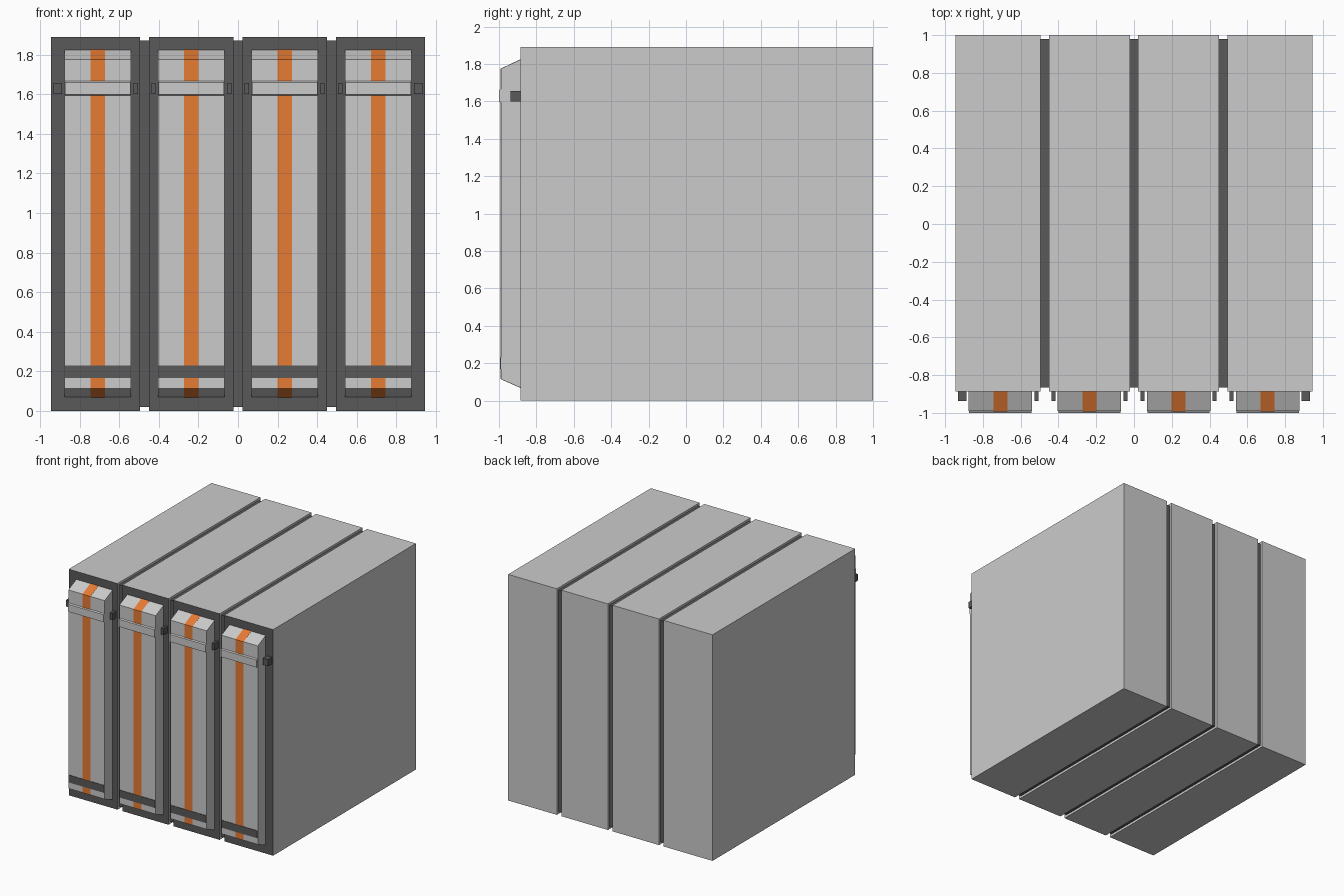
import bpy, bmesh

if "Cube" in bpy.data.objects:
    bpy.data.objects.remove(bpy.data.objects["Cube"])


def material(name, rgb):
    m = bpy.data.materials.new(name)
    m.diffuse_color = (*rgb, 1)
    m.use_nodes = True
    m.node_tree.nodes["Principled BSDF"].inputs["Base Color"].default_value = m.diffuse_color
    return m


DARK = material("dark_grey", (0.1, 0.1, 0.1))
ORANGE = material("orange", (0.8, 0.2, 0.035))


def extrude_profile(name, x0, x1, profile, mat=None, dark_front=False):
    """Sweep a closed (y, z) profile along x from x0 to x1."""
    bm = bmesh.new()
    face = bm.faces.new([bm.verts.new((x0, y, z)) for y, z in profile])
    ext = bmesh.ops.extrude_face_region(bm, geom=[face])
    moved = [g for g in ext["geom"] if isinstance(g, bmesh.types.BMVert)]
    bmesh.ops.translate(bm, verts=moved, vec=(x1 - x0, 0, 0))
    bmesh.ops.recalc_face_normals(bm, faces=bm.faces)
    if dark_front:
        for f in bm.faces:
            f.material_index = 1 if f.normal.y < -0.9 else 0
    mesh = bpy.data.meshes.new(name)
    bm.to_mesh(mesh)
    bm.free()
    if dark_front:
        mesh.materials.append(None)
        mesh.materials.append(DARK)
    elif mat:
        mesh.materials.append(mat)
    ob = bpy.data.objects.new(name, mesh)
    bpy.context.collection.objects.link(ob)
    return ob


def box(name, x0, x1, y0, y1, z0, z1, mat=None, dark_front=False):
    return extrude_profile(name, x0, x1, [(y0, z0), (y0, z1), (y1, z1), (y1, z0)],
                           mat, dark_front)


FRONT = -0.886   # front plane of the cabinets
PITCH = 0.472    # spacing of the modules
GAP = 0.022      # half width of the seams


def door_profile(offset):
    """Side outline of the door, sloped at top and bottom."""
    return [(FRONT, 0.07 - offset), (-0.99 - offset, 0.115),
            (-0.99 - offset, 1.775), (FRONT, 1.823 + offset)]


# recessed dark seams between the modules
for i in (-1, 0, 1):
    box(f"seam_{i + 2}", i * PITCH - GAP, i * PITCH + GAP, -0.865, 0.98, 0.02, 1.872, DARK)

for i in range(4):
    n = i + 1
    c = (i - 1.5) * PITCH
    left = -0.945 if i == 0 else (i - 2) * PITCH + GAP
    right = 0.945 if i == 3 else (i - 1) * PITCH - GAP

    # cabinet with dark front rim
    box(f"cabinet_{n}", left, right, FRONT, 1.0, 0, 1.89, dark_front=True)

    # sloped door and its coloured stripe
    extrude_profile(f"door_{n}", c - 0.168, c + 0.168, door_profile(0))
    extrude_profile(f"stripe_{n}", c - 0.037, c + 0.037, door_profile(0.0015), ORANGE)

    # dark band near the foot of the door
    box(f"lower_band_{n}", c - 0.165, c + 0.165, -0.994, -0.98, 0.168, 0.23, DARK)

    # chamfered clasp across the door
    extrude_profile(f"clasp_{n}", c - 0.165, c + 0.165,
                    [(-0.985, 1.59), (-1.0, 1.598), (-1.0, 1.66), (-0.985, 1.67)])

    # dark latch blocks on the rim either side of the door
    box(f"latch_left_{n}", left + 0.012, c - 0.18, -0.937, FRONT, 1.6, 1.656, DARK)
    box(f"latch_right_{n}", c + 0.18, right - 0.012, -0.937, FRONT, 1.6, 1.656, DARK)
